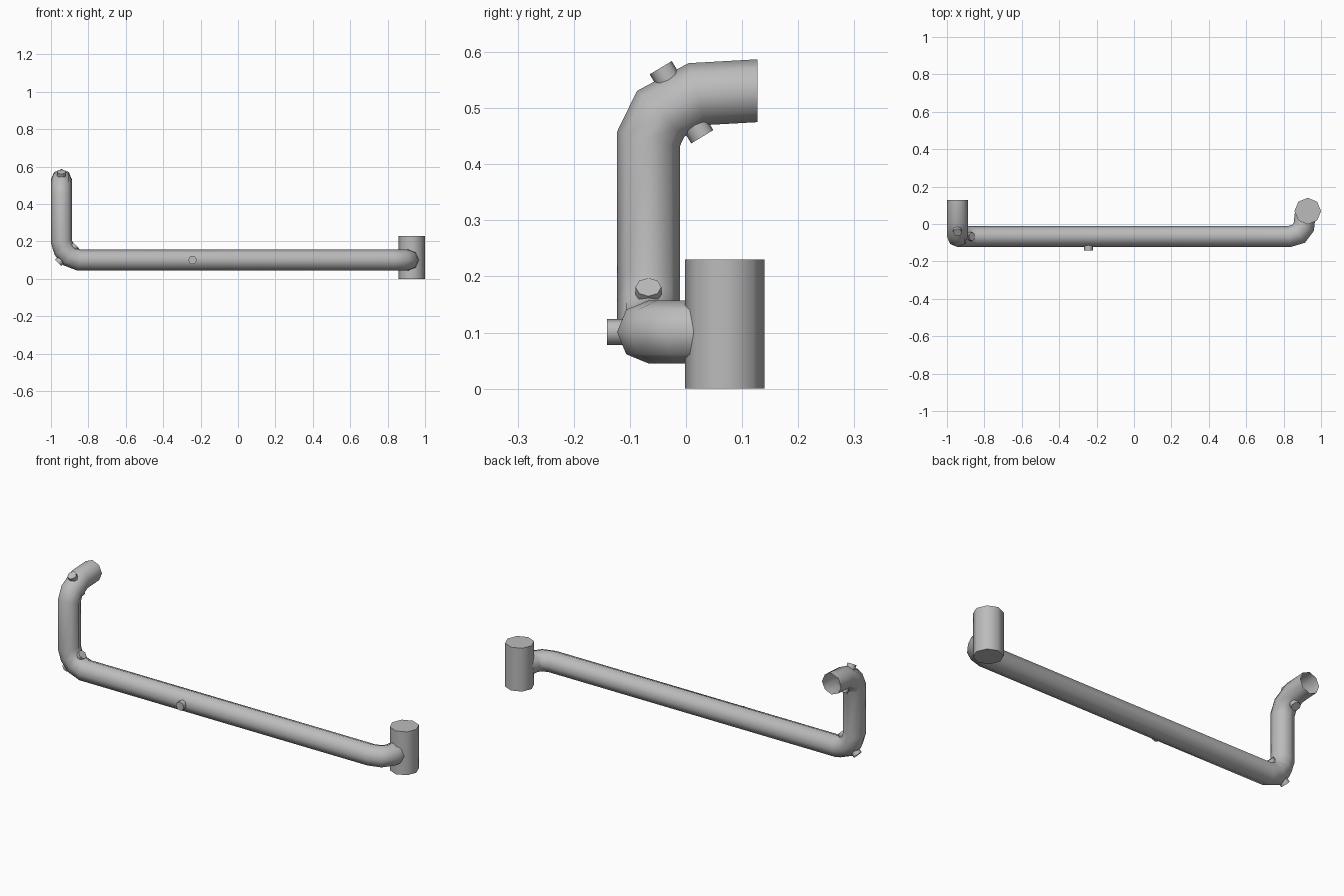
import bpy, bmesh, math
from mathutils import Vector

cube = bpy.data.objects.get("Cube")
if cube:
    bpy.data.objects.remove(cube)

SIDES = 8
grey = bpy.data.materials.new("plain grey")
grey.use_nodes = True
colour = (0.5, 0.5, 0.5, 1)
grey.diffuse_color = colour
grey.node_tree.nodes["Principled BSDF"].inputs["Base Color"].default_value = colour


def finish(name, bm):
    bmesh.ops.recalc_face_normals(bm, faces=bm.faces)
    mesh = bpy.data.meshes.new(name)
    bm.to_mesh(mesh)
    bm.free()
    mesh.materials.append(grey)
    obj = bpy.data.objects.new(name, mesh)
    bpy.context.collection.objects.link(obj)
    bpy.ops.object.select_all(action='DESELECT')
    obj.select_set(True)
    bpy.context.view_layer.objects.active = obj
    bpy.ops.object.shade_smooth_by_angle(angle=math.radians(60))
    return obj


def rod(name, start, end, radius):
    """Capped cylinder between two points."""
    start, end = Vector(start), Vector(end)
    bm = bmesh.new()
    bmesh.ops.create_cone(bm, cap_ends=True, segments=SIDES, radius1=radius,
                          radius2=radius, depth=(end - start).length)
    axis = end - start
    turn = Vector((0, 0, 1)).rotation_difference(axis).to_matrix().to_4x4()
    bmesh.ops.transform(bm, matrix=turn, verts=bm.verts)
    bmesh.ops.translate(bm, vec=(start + end) / 2, verts=bm.verts)
    return finish(name, bm)


def pipe(name, path, radius):
    """Open tube with mitred joints; the first ring faces along y."""
    path = [Vector(p) for p in path]
    ring = []
    for i in range(SIDES):
        a = math.tau * i / SIDES
        ring.append(path[0] + radius * Vector((math.cos(a), 0, math.sin(a))))
    bm = bmesh.new()
    last = [bm.verts.new(p) for p in ring]
    for i in range(1, len(path)):
        along = (path[i] - path[i - 1]).normalized()
        normal = along
        if i + 1 < len(path):
            normal = along + (path[i + 1] - path[i]).normalized()
        # slide every corner along the segment to the mitre plane
        ring = [p + along * ((path[i] - p).dot(normal) / along.dot(normal)) for p in ring]
        new = [bm.verts.new(p) for p in ring]
        for k in range(SIDES):
            n = (k + 1) % SIDES
            bm.faces.new((last[k], last[n], new[n], new[k]))
        last = new
    return finish(name, bm)


# Bent main pipe, from the upper open end to the post
X, Y, Z = -0.944, -0.067, 0.101
pipe("bent_pipe", [
    (X, 0.127, 0.531), (X, 0.02, 0.525), (X, -0.045, 0.49), (X, Y, 0.445),
    (X, Y, 0.2), (-0.93, Y, 0.155), (-0.9, Y, 0.12), (-0.85, Y, Z),
    (0.83, Y, Z), (0.88, -0.052, Z), (0.908, -0.015, Z), (0.915, 0.05, Z),
], 0.056)

# Upright post at the left end
rod("end_post", (0.929, 0.069, 0), (0.929, 0.069, 0.23), 0.071)

# Pins through the bends and a stud on the front
rod("upper_bend_pin", (X, -0.045, 0.572), (X, 0.029, 0.449), 0.023)
rod("lower_bend_pin", (-0.866, Y, 0.181), (-0.962, Y, 0.085), 0.023)
rod("front_stud", (-0.243, -0.141, Z), (-0.243, Y, Z), 0.023)
